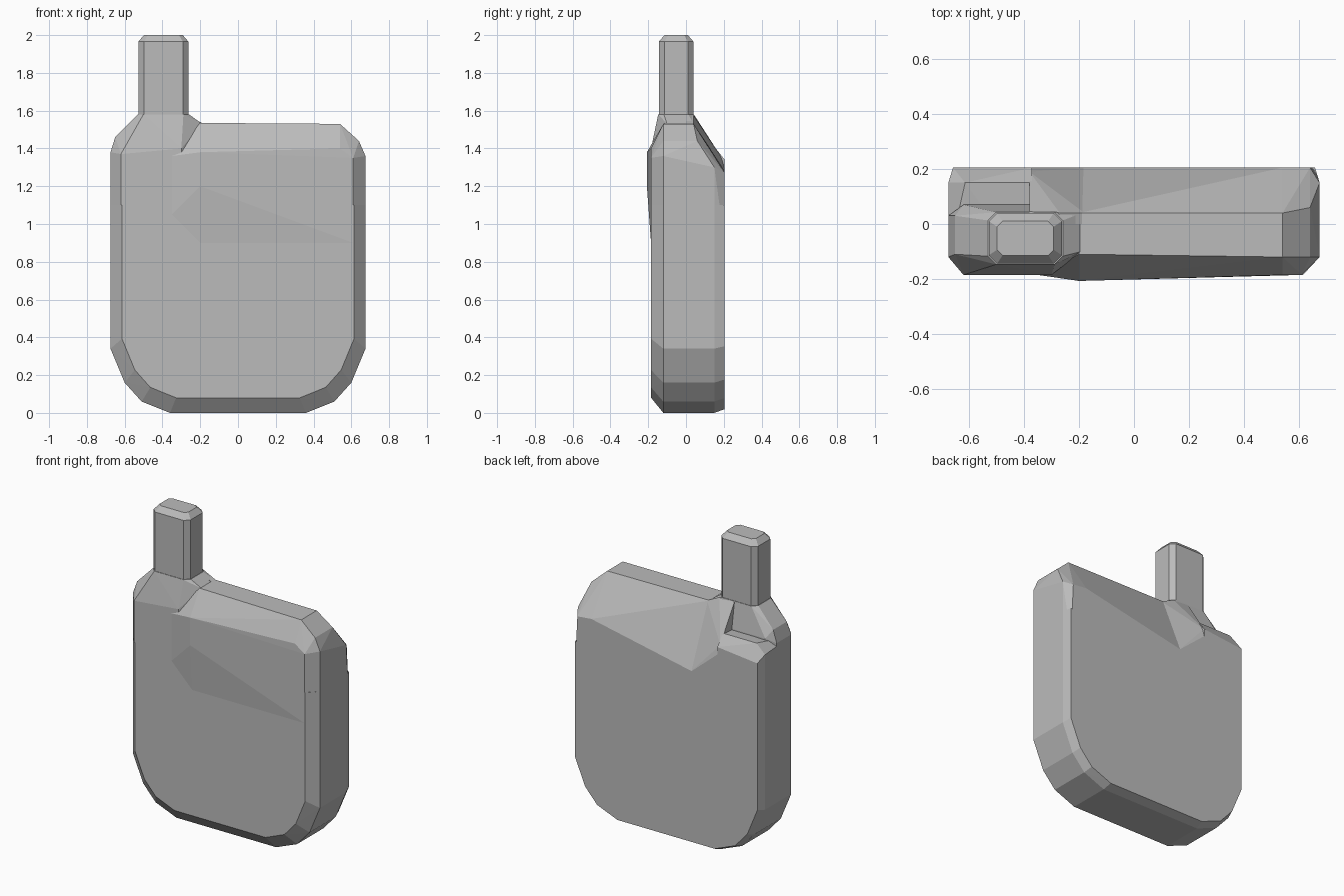
import bpy, bmesh

default_cube = bpy.data.objects.get("Cube")
if default_cube:
    bpy.data.objects.remove(default_cube, do_unlink=True)

grey = bpy.data.materials.new("plain grey")
grey.use_nodes = True
tone = (0.5, 0.5, 0.5, 1)
grey.diffuse_color = tone
grey.node_tree.nodes["Principled BSDF"].inputs["Base Color"].default_value = tone


def faceted_part(name, points):
    """Make a faceted solid wrapped tightly around the given points."""
    bm = bmesh.new()
    for point in points:
        bm.verts.new(point)
    result = bmesh.ops.convex_hull(bm, input=bm.verts)
    loose = set(result["geom_interior"]) | set(result["geom_unused"])
    spare = [item for item in loose if isinstance(item, bmesh.types.BMVert)]
    bmesh.ops.delete(bm, geom=spare, context="VERTS")
    bmesh.ops.recalc_face_normals(bm, faces=bm.faces)
    mesh = bpy.data.meshes.new(name)
    bm.to_mesh(mesh)
    bm.free()
    mesh.materials.append(grey)
    part = bpy.data.objects.new(name, mesh)
    bpy.context.collection.objects.link(part)
    return part


def ring(cx, cy, half_x, half_y, cut, z):
    """Rectangle with cut corners, lying flat at height z."""
    flat = [(half_x - cut, half_y), (half_x, half_y - cut)]
    return [(cx + sx * x, cy + sy * y, z)
            for sx in (-1, 1) for sy in (-1, 1) for x, y in flat]


def slice_at(x, profile):
    return [(x, y, z) for y, z in profile]


# Common depths and heights
front, back, edge = -.185, .205, -.12
seam, base = 1.05, .9

# Lower body: half outline, mirrored, repeated through the depth
outline = [(.36, 0), (.51, .06), (.6, .16), (.675, .34), (.675, 1.1)]
layers = [(front, .91, .08), (edge, 1, 0), (.15, 1, 0), (back, .975, .02)]
body = faceted_part("body", [
    (side * x * width, y, z + lift * max(0, 1 - z))
    for y, width, lift in layers for x, z in outline for side in (-1, 1)])

# Crown: bulging front and sloping back on the wide side
crown_points = slice_at(-.2, [(front, base), (front, seam), (-.207, 1.2), (-.207, 1.38),
                              (-.11, 1.535), (.04, 1.535), (back, 1.13), (back, base)])
crown_points += slice_at(-.35, [(front, seam), (front, 1.36)])
crown_points += slice_at(.54, [(front, 1.4), (edge, 1.53), (.04, 1.53), (back, 1.28)])
crown_points += slice_at(.61, [(front, base), (front, 1.35)])
crown_points += slice_at(.64, [(edge, 1.44), (.06, 1.44), (back, 1.27)])
crown_points += slice_at(.658, [(back, base)])
crown_points += slice_at(.675, [(edge, base), (edge, 1.36), (.15, base), (.15, 1.3)])
crown = faceted_part("crown", crown_points)

# Shoulder: low ledge behind the stub
shoulder_points = slice_at(-.37, [(front, base), (front, 1.38), (.15, 1.41),
                                  (back, 1.34), (back, base)])
shoulder_points += slice_at(-.614, [(front, base), (front, 1.37), (.15, 1.41)])
shoulder_points += slice_at(-.658, [(back, base), (back, 1.31)])
shoulder_points += slice_at(-.675, [(edge, base), (edge, 1.37), (.15, base), (.15, 1.35)])
shoulder = faceted_part("shoulder", shoulder_points)

# Collar: tapers from the shoulder up to the stub
stub_x, stub_y, stub_half_x, stub_half_y = -.395, -.052, .133, .092
collar_points = ring(stub_x, stub_y, stub_half_x + .003, stub_half_y + .003, .03, 1.58)
collar_points += slice_at(-.675, [(edge, 1.1), (edge, 1.38), (.03, 1.1), (.03, 1.38)])
collar_points += slice_at(-.65, [(-.11, 1.46), (.03, 1.46)])
collar_points += slice_at(-.62, [(front, 1.1), (front, 1.37), (.07, 1.1), (.07, 1.41)])
collar_points += slice_at(-.3, [(front, 1.1), (front, 1.4), (.07, 1.1), (.07, 1.41)])
collar_points += slice_at(-.19, [(-.1, 1.1), (-.1, 1.53), (.04, 1.1), (.04, 1.53)])
collar = faceted_part("collar", collar_points)

# Web: joins the collar to the sloping back, with a wall beside the ledge
web_points = slice_at(-.38, [(0, seam), (0, 1.575), (.045, 1.575), (.19, 1.35),
                             (back, 1.3), (back, seam)])
web_points += slice_at(-.27, [(0, 1.575), (.04, 1.575)])
web_points += slice_at(-.18, [(0, seam), (0, 1.53), (.04, 1.53), (back, 1.13), (back, seam)])
web = faceted_part("web", web_points)

# Stub: upright post with chamfered corners and top
stub = faceted_part("stub",
    ring(stub_x, stub_y, stub_half_x, stub_half_y, .03, 1.5)
    + ring(stub_x, stub_y, stub_half_x, stub_half_y, .03, 1.965)
    + ring(stub_x, stub_y, stub_half_x - .03, stub_half_y - .03, .02, 2))

# Join every part into one clean shell
for part in (crown, shoulder, collar, web, stub):
    union = body.modifiers.new("join " + part.name, "BOOLEAN")
    union.operation = "UNION"
    union.solver = "EXACT"
    union.object = part
bpy.context.view_layer.update()
graph = bpy.context.evaluated_depsgraph_get()
shell = bpy.data.meshes.new_from_object(body.evaluated_get(graph))
body.modifiers.clear()
body.data = shell
for part in (crown, shoulder, collar, web, stub):
    bpy.data.objects.remove(part, do_unlink=True)
body.name = "casing_with_stub"
